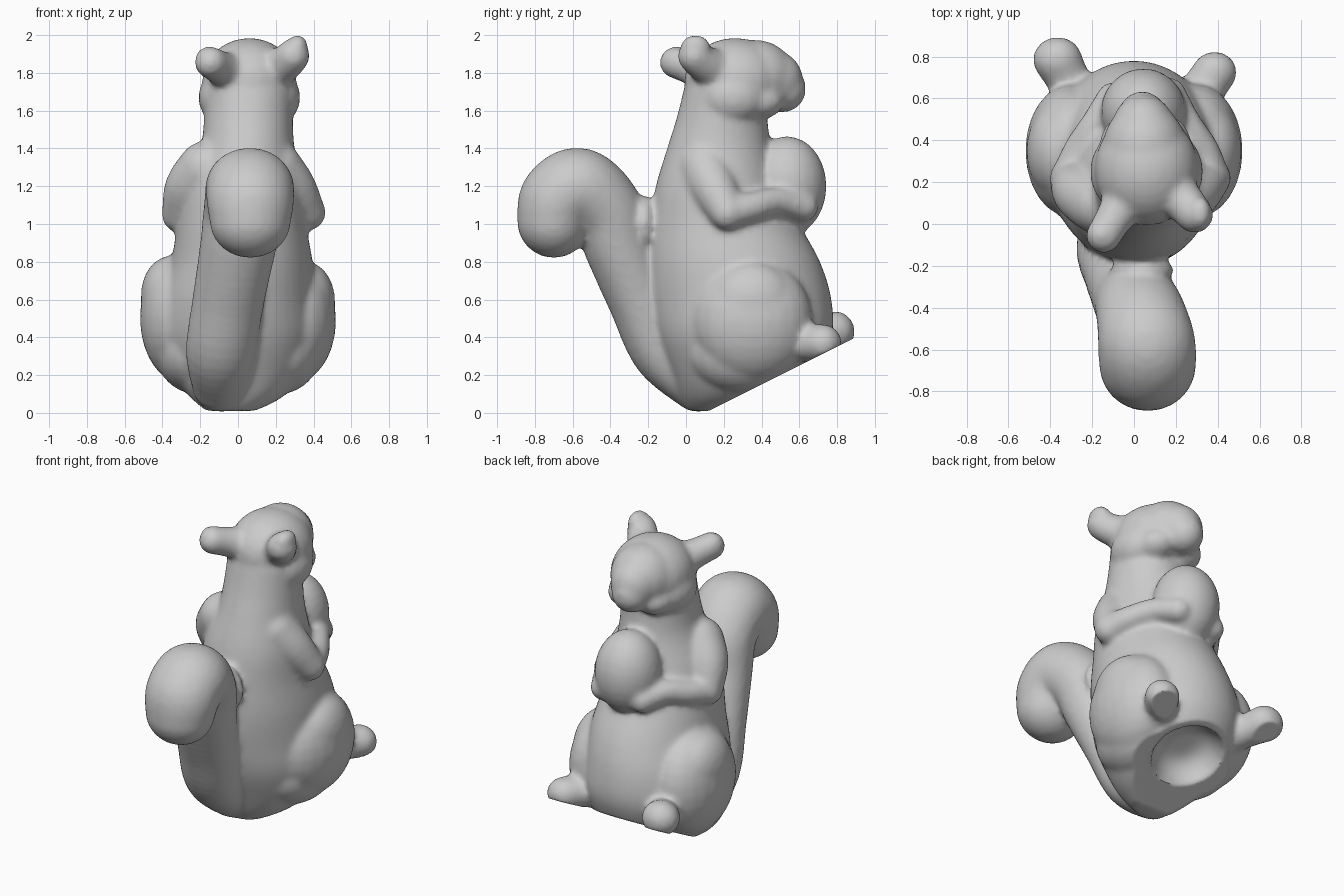
import bpy, bmesh, math
from mathutils import Vector

if "Cube" in bpy.data.objects:
    bpy.data.objects.remove(bpy.data.objects["Cube"])

verts, faces = [], []

# one unit ball, reused for every lump
bm = bmesh.new()
bmesh.ops.create_uvsphere(bm, u_segments=24, v_segments=14, radius=1)
BALL_V = [v.co.copy() for v in bm.verts]
BALL_F = [[v.index for v in f.verts] for f in bm.faces]
bm.free()


def blob(c, r):
    """Ellipsoid lump with centre c and radii r."""
    n = len(verts)
    verts.extend((c[0] + v.x * r[0], c[1] + v.y * r[1], c[2] + v.z * r[2]) for v in BALL_V)
    faces.extend([n + i for i in f] for f in BALL_F)


def spline(pts, t):
    """Catmull-Rom interpolation of tuples."""
    i = min(int(t), len(pts) - 2)
    f = t - i
    p = [Vector(pts[max(0, min(len(pts) - 1, i + k))]) for k in (-1, 0, 1, 2)]
    return (p[1] * 2 + (p[2] - p[0]) * f + (p[0] * 2 - p[1] * 5 + p[2] * 4 - p[3]) * f ** 2
            + (p[1] * 3 - p[0] - p[2] * 3 + p[3]) * f ** 3) / 2


def limb(pts, widen=1.0, steps=4):
    """Row of overlapping balls along (x, y, z, radius) points."""
    for k in range((len(pts) - 1) * steps + 1):
        x, y, z, r = spline(pts, k / steps)
        blob((x, y, z), (r * widen, r, r))


def loft(sections, steps=5, sides=48):
    """Stacked ellipses: (z, centre x, back y, front y, half width)."""
    n = len(verts)
    rings = (len(sections) - 1) * steps + 1
    for k in range(rings):
        z, cx, y0, y1, w = spline(sections, k / steps)
        for s in range(sides):
            a = 2 * math.pi * s / sides
            verts.append((cx + w * math.cos(a), (y0 + y1) / 2 + (y1 - y0) / 2 * math.sin(a), z))
    for k in range(rings - 1):
        for s in range(sides):
            a, b = n + k * sides + s, n + k * sides + (s + 1) % sides
            faces.append([a, b, b + sides, a + sides])
    faces.append([n + s for s in reversed(range(sides))])
    faces.append([n + (rings - 1) * sides + s for s in range(sides)])


# torso and neck
loft([(0.01, -.04, .02, .25, .13), (.08, -.01, -.02, .45, .24), (.2, 0, -.07, .66, .35),
      (.4, 0, -.15, .77, .42), (.6, 0, -.19, .77, .41), (.8, .02, -.2, .71, .375),
      (1.0, .02, -.19, .6, .34), (1.2, .03, -.16, .5, .31), (1.4, .05, -.1, .45, .25),
      (1.56, .055, -.05, .43, .235), (1.72, .06, -.01, .4, .23)])

# head, muzzle, jaw, nose, cheeks and brows
blob((.06, .26, 1.755), (.25, .27, .23))
blob((.05, .37, 1.775), (.2, .21, .2))
blob((.045, .45, 1.76), (.155, .17, .165))
blob((.04, .51, 1.71), (.12, .125, .12))
blob((.04, .59, 1.735), (.06, .045, .05))
for s in (-1, 1):
    blob((.06 + s * .15, .25, 1.67), (.12, .17, .14))
    blob((.055 + s * .1, .37, 1.65), (.12, .15, .1))

# ears
limb([(-.03, .13, 1.79, .11), (-.1, .02, 1.83, .09), (-.145, -.055, 1.855, .085)])
blob((-.155, -.05, 1.88), (.07, .075, .06))
limb([(.19, .16, 1.81, .11), (.26, .08, 1.86, .095), (.29, .045, 1.89, .09)])
blob((.315, .05, 1.94), (.055, .08, .062))

# arms, with paws on the nut
limb([(.2, .1, 1.3, .14), (.29, .15, 1.19, .125), (.37, .22, 1.06, .095)])
limb([(.37, .22, 1.06, .09), (.33, .35, 1.09, .08), (.25, .48, 1.12, .075), (.17, .62, 1.09, .08)])
limb([(-.17, .1, 1.29, .15), (-.26, .15, 1.19, .13), (-.31, .22, 1.05, .095)])
limb([(-.31, .22, 1.05, .09), (-.26, .35, 1.07, .08), (-.18, .48, 1.1, .075), (-.1, .6, 1.07, .08)])

# nut held to the chest
blob((.045, .535, 1.2), (.205, .21, .265))
blob((.045, .58, 1.28), (.16, .14, .15))

# haunches, a taller one on the left
for s, top in ((1, 0), (-1, .03)):
    blob((s * .3, .35, .49 + top / 2), (.22, .32, .33 + top / 2))
    blob((s * .36, .35, .59 + top), (.155, .23, .21))
    blob((s * .22, .3, .33), (.22, .3, .23))

# feet
limb([(.16, .44, .3, .11), (.27, .58, .36, .1), (.34, .66, .37, .1), (.385, .725, .37, .1)], widen=1.08)
limb([(-.16, .46, .31, .11), (-.26, .6, .38, .1), (-.32, .7, .41, .1), (-.365, .785, .43, .11)], widen=1.08)

# tail sweeping up and curling over at the tip, webbed to the back
limb([(-.09, .06, .145, .14), (-.09, -.12, .33, .17), (-.05, -.24, .6, .175),
      (0, -.355, .88, .185), (.03, -.42, 1.07, .195), (.06, -.56, 1.19, .212),
      (.065, -.67, 1.13, .212), (.065, -.70, 1.015, .195)], widen=1.1, steps=6)
blob((.04, -.22, 1.0), (.15, .07, .15))

mesh = bpy.data.meshes.new("squirrel_figure")
mesh.from_pydata(verts, [], faces)
squirrel = bpy.data.objects.new("squirrel_figure", mesh)
bpy.context.collection.objects.link(squirrel)
bpy.context.view_layer.objects.active = squirrel
squirrel.select_set(True)

# fuse the lumps into one skin and soften it
mod = squirrel.modifiers.new("fuse", 'REMESH')
mod.mode = 'VOXEL'
mod.voxel_size = .017
mod = squirrel.modifiers.new("soften", 'SMOOTH')
mod.factor = .5
mod.iterations = 10
for name in ("fuse", "soften"):
    bpy.ops.object.modifier_apply(modifier=name)

# flatten the sloping underside and press the hollow into it
tilt = math.atan(.5)
up = Vector((0, -math.sin(tilt), math.cos(tilt)))
origin, hollow = Vector((0, .1, 0)), Vector((0, .5, .2))
for v in squirrel.data.vertices:
    d = (v.co - origin).dot(up)
    if d < 0:
        v.co -= up * d
        off = v.co - hollow
        q = (off.x / .23) ** 2 + (off.length_squared - off.x ** 2) / .22 ** 2
        if q < 1:
            v.co += up * .13 * (1 - q * q)
bpy.ops.object.shade_smooth_by_angle(angle=math.radians(50))
